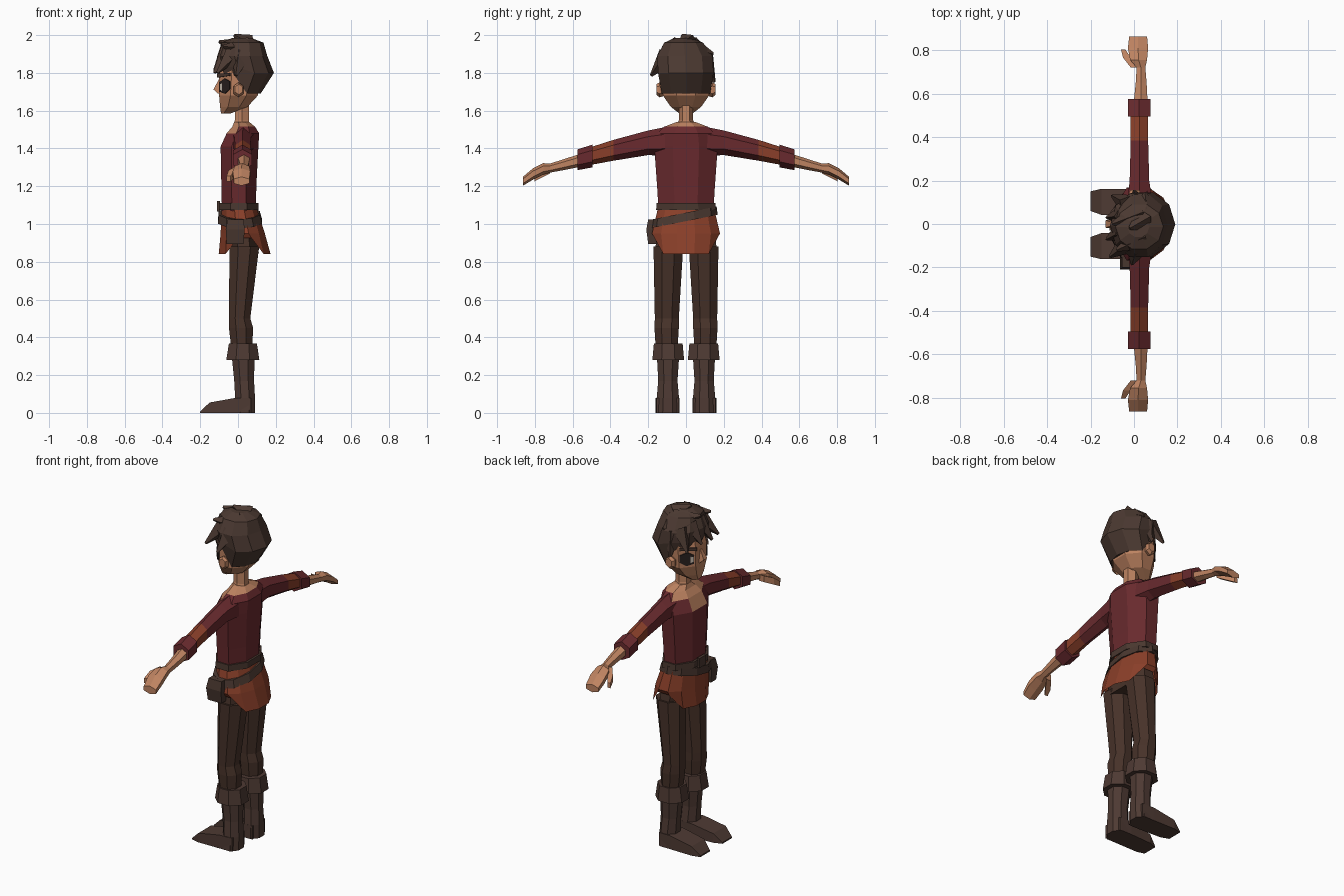
import bpy, bmesh, math
from mathutils import Vector

if "Cube" in bpy.data.objects:
    bpy.data.objects.remove(bpy.data.objects["Cube"])


def material(name, hexa):
    rgb = [int(hexa[i:i + 2], 16) / 255 for i in (0, 2, 4)]
    m = bpy.data.materials.new(name)
    m.diffuse_color = [((c + .055) / 1.055) ** 2.4 if c > .04 else c / 12.92 for c in rgb] + [1]
    m.use_nodes = True
    m.node_tree.nodes["Principled BSDF"].inputs["Base Color"].default_value = m.diffuse_color
    return m


SKIN = material("skin", "BE8361")
SHIRT = material("maroon cloth", "692A2E")
RUST = material("rust cloth", "8A3F29")
HAIR = material("dark brown hair", "4B3931")
TROUSER = material("brown trouser cloth", "473229")
BOOT = material("brown boot leather", "4E3A33")
LEATHER = material("belt leather", "49372F")
DARK = material("dark eye", "2A211F")
WHITE = material("eye white", "C9BDB0")


def make(name, bm, mats, mirror=False):
    bmesh.ops.recalc_face_normals(bm, faces=bm.faces)
    me = bpy.data.meshes.new(name)
    bm.to_mesh(me)
    bm.free()
    ob = bpy.data.objects.new(name, me)
    bpy.context.collection.objects.link(ob)
    for m in mats:
        me.materials.append(m)
    if mirror:
        mod = ob.modifiers.new("mirror", 'MIRROR')
        mod.use_axis = (False, True, False)
    return ob


def loft(name, mats, axis, rings, n=8, phase=.5, cap=True, mirror=False, move=None, paint=None):
    """Rings are (position on axis, a0, a1, b0, b1): extents along the other two axes."""
    ang = [(i + phase) * math.tau / n for i in range(n)]
    ma = max(abs(math.cos(a)) for a in ang)
    mb = max(abs(math.sin(a)) for a in ang)
    bm = bmesh.new()
    loops = []
    for t, a0, a1, b0, b1 in rings:
        loop = []
        for an in ang:
            a = (a0 + a1) / 2 + (a1 - a0) / 2 * math.cos(an) / ma
            b = (b0 + b1) / 2 + (b1 - b0) / 2 * math.sin(an) / mb
            p = Vector({'x': (t, a, b), 'y': (a, t, b), 'z': (a, b, t)}[axis])
            loop.append(bm.verts.new(move(p) if move else p))
        loops.append(loop)
    for l0, l1 in zip(loops, loops[1:]):
        for i in range(n):
            j = (i + 1) % n
            bm.faces.new((l0[i], l0[j], l1[j], l1[i]))
    if cap:
        bm.faces.new(loops[0])
        bm.faces.new(loops[-1])
    bmesh.ops.recalc_face_normals(bm, faces=bm.faces)
    if paint:
        for f in bm.faces:
            f.material_index = paint(f.calc_center_median(), f.normal)
    return make(name, bm, mats, mirror)


def plate(name, mat, pts, normal, thick=.006):
    bm = bmesh.new()
    f = bm.faces.new([bm.verts.new(p) for p in pts])
    r = bmesh.ops.extrude_face_region(bm, geom=[f])
    for v in r['geom']:
        if isinstance(v, bmesh.types.BMVert):
            v.co += normal * thick
    return make(name, bm, [mat], True)


# Head, neck, ears, nose
loft("head", [SKIN], 'z', [(1.585, -.09, -.04, -.035, .035), (1.62, -.095, .05, -.08, .08),
     (1.68, -.10, .105, -.122, .122), (1.79, -.10, .125, -.125, .125), (1.88, -.08, .11, -.11, .11)])
loft("neck", [SKIN], 'z', [(1.49, -.025, .065, -.06, .06), (1.55, -.017, .057, -.038, .038),
     (1.67, -.017, .057, -.038, .038)], n=6)
loft("ear", [SKIN], 'y', [(.11, -.015, .02, 1.68, 1.735), (.14, -.025, .03, 1.67, 1.75),
     (.157, -.015, .025, 1.685, 1.74)], n=6, mirror=True)
loft("nose", [SKIN], 'z', [(1.69, -.105, -.08, -.02, .02), (1.712, -.13, -.08, -.017, .017),
     (1.765, -.102, -.08, -.008, .008)], n=4)

# Eyes and brows lie on the angled cheek facets
A, B = Vector((-.10, .051, 0)), Vector((-.036, .123, 0))
OUT = Vector((-.75, .66, 0))


def cheek(s, z, lift=.001):
    return A.lerp(B, s) + Vector((0, 0, z)) + OUT * lift


plate("eye", DARK, [cheek(s, z) for s, z in
      ((.12, 1.70), (.55, 1.69), (.95, 1.715), (.95, 1.755), (.5, 1.77), (.1, 1.75))], OUT)
plate("eye_white", WHITE, [cheek(s, z, .005) for s, z in
      ((.15, 1.712), (.32, 1.705), (.32, 1.745), (.15, 1.74))], OUT, .003)
plate("brow", HAIR, [cheek(s, z) for s, z in
      ((-.05, 1.775), (.95, 1.785), (.95, 1.80), (-.05, 1.795))], OUT, .009)


# Hair shell, lower at the back than over the brow
def hairline(p):
    if p.x < .01:
        p.z = max(p.z, 1.785 if p.z < 1.75 else 1.83)
    return p


loft("hair", [HAIR], 'z', [(1.69, -.09, .12, -.128, .128), (1.80, -.108, .19, -.148, .146),
     (1.89, -.11, .155, -.152, .14), (1.96, -.085, .135, -.115, .09), (1.985, -.03, .07, -.06, .03)],
     n=10, phase=0, move=hairline)

# Loose locks: four-sided spikes from base to tip
bm = bmesh.new()
LOCKS = [((-.03, -.09, 1.90), (-.11, -.15, 1.80), .05), ((-.05, -.03, 1.92), (-.125, -.07, 1.80), .05),
         ((-.05, .04, 1.92), (-.125, .03, 1.81), .05), ((-.03, .09, 1.90), (-.10, .13, 1.79), .05),
         ((.02, -.10, 1.89), (-.01, -.185, 1.785), .055), ((.02, .10, 1.88), (0, .15, 1.75), .05),
         ((.05, .02, 1.95), (-.02, -.02, 2.0), .06), ((.03, .05, 1.93), (-.10, .0, 1.965), .06),
         ((.05, -.06, 1.93), (-.08, -.12, 1.94), .06), ((.06, .06, 1.92), (.05, .145, 1.90), .05)]
for base, tip, w in LOCKS:
    base, tip = Vector(base), Vector(tip)
    d = tip - base
    mat = d.to_track_quat('Z', 'Y').to_matrix().to_4x4()
    mat.translation = (base + tip) / 2
    bmesh.ops.create_cone(bm, segments=4, radius1=w, radius2=.008, depth=d.length,
                          cap_ends=True, matrix=mat)
make("hair_locks", bm, [HAIR])

# Shirt body with open neckline
loft("shirt", [SHIRT, SKIN], 'z', [(1.07, -.085, .095, -.145, .145), (1.2, -.088, .097, -.153, .153),
     (1.41, -.092, .108, -.168, .168), (1.48, -.06, .112, -.152, .152), (1.515, -.03, .09, -.115, .115),
     (1.54, -.02, .06, -.05, .05)],
     paint=lambda c, n: int(c.z > 1.515 or (c.z > 1.42 and c.x < -.03 and abs(c.y) < .05)
                            or (c.z > 1.485 and c.x < -.01)))

# Arms
loft("sleeve", [SHIRT, RUST], 'y', [(.10, -.03, .085, 1.36, 1.515), (.2, -.02, .07, 1.365, 1.495),
     (.385, -.015, .065, 1.335, 1.445), (.51, -.015, .065, 1.312, 1.405)], n=6, mirror=True,
     paint=lambda c, n: int(c.y > .385))
loft("sleeve_cuff", [SHIRT], 'y', [(.495, -.027, .075, 1.30, 1.42), (.575, -.027, .075, 1.285, 1.395)],
     n=6, mirror=True)
loft("forearm_and_hand", [SKIN], 'y', [(.55, -.002, .063, 1.305, 1.375), (.65, .008, .058, 1.285, 1.342),
     (.72, .012, .052, 1.272, 1.32), (.755, -.018, .06, 1.262, 1.322), (.81, -.028, .065, 1.235, 1.295),
     (.863, -.022, .06, 1.203, 1.25)], n=6, mirror=True)
loft("thumb", [SKIN], 'y', [(.72, -.015, .02, 1.268, 1.305), (.765, -.05, -.015, 1.245, 1.285),
     (.803, -.06, -.04, 1.225, 1.255)], n=4, mirror=True)


# Tunic skirt with raised side slits
def slit(p):
    if p.z < .85 and abs(p.y) > .13:
        p.z = .925
    return p


loft("tunic_skirt", [RUST], 'z', [(1.09, -.087, .097, -.147, .147), (.95, -.092, .142, -.18, .18),
     (.842, -.102, .172, -.165, .165)], n=12, cap=False, move=slit)

# Belts, buckle and pouch
loft("waist_belt", [LEATHER], 'z', [(1.075, -.1, .108, -.158, .158), (1.112, -.1, .108, -.155, .155)])
loft("slanted_belt", [LEATHER], 'z', [(1.015, -.106, .128, -.19, .168), (1.06, -.102, .115, -.183, .162)],
     n=10, move=lambda p: p + Vector((0, 0, .2 * p.y)))
loft("buckle", [LEATHER], 'x', [(-.112, -.03, .03, 1.065, 1.122), (-.095, -.03, .03, 1.065, 1.122)], n=4)
loft("pouch", [LEATHER], 'z', [(.895, -.06, .03, -.2, -.15), (.97, -.065, .035, -.21, -.15),
     (1.025, -.055, .03, -.2, -.15)], n=4)

# Trousers
loft("trouser_hips", [TROUSER], 'z', [(.85, -.045, .11, -.165, .165), (1.05, -.06, .09, -.14, .14)])
loft("trouser_leg", [TROUSER], 'z', [(.34, -.035, .075, .045, .16), (.45, -.048, .08, .038, .167),
     (.5, -.048, .065, .038, .165), (.88, -.045, .112, .015, .172)], n=8, mirror=True)

# Boots
loft("boot_cuff", [BOOT], 'z', [(.28, -.062, .113, .01, .178), (.368, -.048, .1, .018, .17)], mirror=True)
loft("boot_shaft", [BOOT], 'z', [(0, -.02, .09, .035, .16), (.08, -.015, .09, .037, .155),
     (.17, -.02, .085, .045, .147), (.32, -.035, .088, .035, .155)], mirror=True)
loft("boot_foot", [BOOT], 'x', [(.07, .037, .157, 0, .08), (-.01, .035, .16, 0, .08),
     (-.15, .042, .162, 0, .055), (-.2, .06, .15, 0, .008)], n=4, mirror=True)
